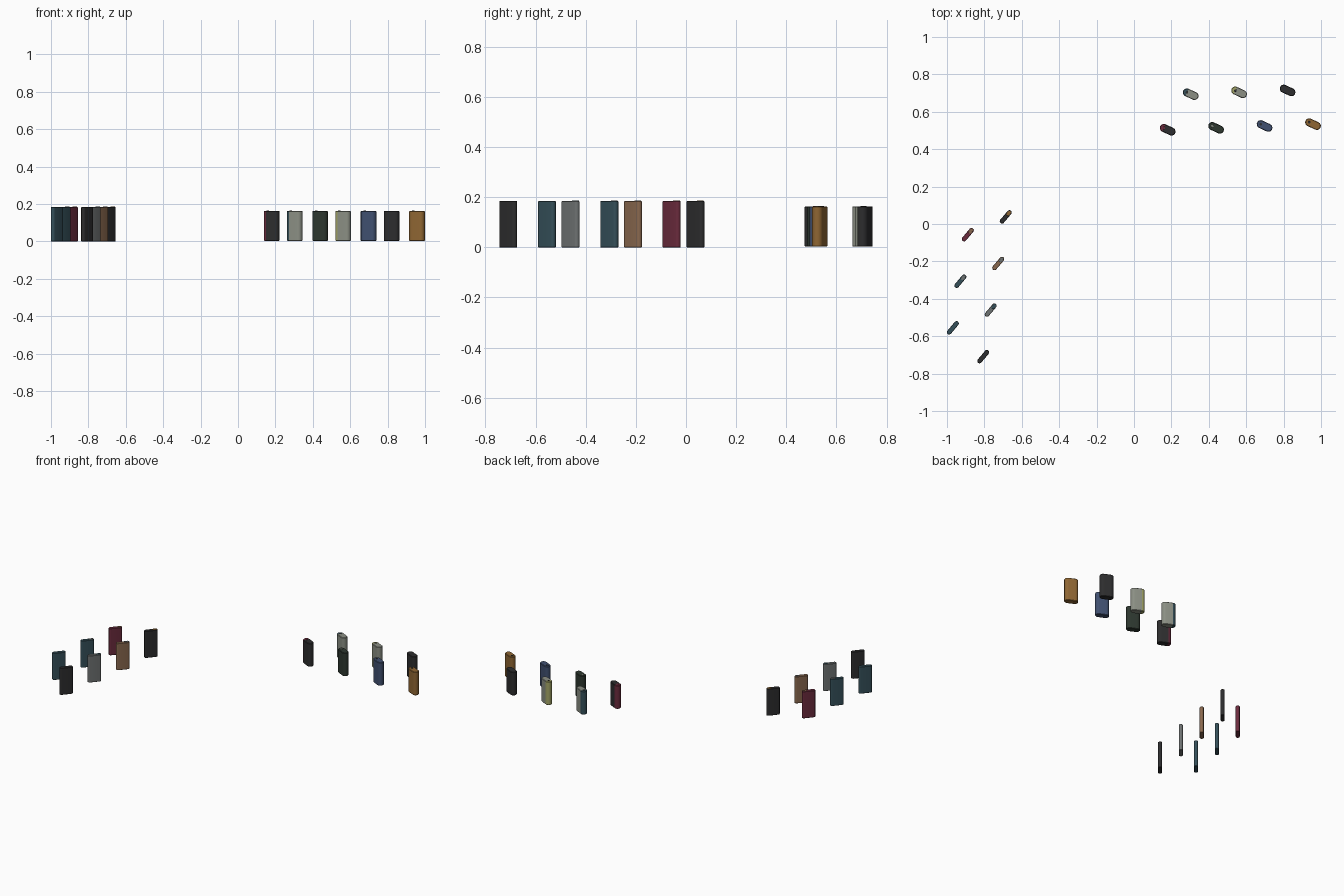
import bpy, bmesh, math
from mathutils import Vector

if "Cube" in bpy.data.objects:
    bpy.data.objects.remove(bpy.data.objects["Cube"])


def lin(c):
    return c / 12.92 if c <= 0.04045 else ((c + 0.055) / 1.055) ** 2.4


def material(name, hexcol):
    m = bpy.data.materials.new(name)
    rgb = [lin(int(hexcol[i:i + 2], 16) / 255) for i in (0, 2, 4)]
    m.diffuse_color = (*rgb, 1)
    m.use_nodes = True
    m.node_tree.nodes["Principled BSDF"].inputs["Base Color"].default_value = m.diffuse_color
    return m


PALETTE = {
    "charcoal": "2d2d2e", "maroon": "6b2b3d", "teal": "35505a", "grey": "6f7373",
    "sage": "8b8f84", "dark_green": "2d372f", "olive_yellow": "a5a768",
    "navy": "405070", "amber": "8f6633", "copper": "8a694f"}
MAT = {k: material(k, v) for k, v in PALETTE.items()}


def stadium(length, thick, n=10):
    # rounded-end outline along local x
    r, h = thick / 2, (length - thick) / 2
    pts = []
    for side, start in ((1, -math.pi / 2), (-1, math.pi / 2)):
        for i in range(n + 1):
            a = start + math.pi * i / n
            pts.append((side * h + r * math.cos(a), r * math.sin(a)))
    return pts


def slab(name, loc, angle, length, thick, z0, z1, bevel, mats, cut=None):
    # upright rounded slab; faces left of the cut get the second colour
    bm = bmesh.new()
    layers = ((z0, bevel), (z0 + bevel, 0), (z1 - bevel, 0), (z1, bevel))
    rings = [[bm.verts.new((x, y, z)) for x, y in stadium(length - 2 * b, thick - 2 * b)]
             for z, b in layers]
    n = len(rings[0])
    for a, b in zip(rings, rings[1:]):
        for i in range(n):
            j = (i + 1) % n
            bm.faces.new((a[i], a[j], b[j], b[i]))
    bm.faces.new(rings[0][::-1])
    bm.faces.new(rings[-1])
    if cut is not None:
        bmesh.ops.bisect_plane(bm, geom=bm.verts[:] + bm.edges[:] + bm.faces[:],
                               plane_co=Vector((cut, 0, 0)), plane_no=Vector((1, 0, 0)),
                               dist=1e-5)
        for f in bm.faces:
            if f.calc_center_median().x < cut:
                f.material_index = 1
    bmesh.ops.recalc_face_normals(bm, faces=bm.faces[:])
    me = bpy.data.meshes.new(name)
    bm.to_mesh(me)
    bm.free()
    ob = bpy.data.objects.new(name, me)
    bpy.context.collection.objects.link(ob)
    for m in mats:
        me.materials.append(MAT[m])
    ob.location = (loc[0], loc[1], 0)
    ob.rotation_euler.z = angle
    bpy.ops.object.select_all(action='DESELECT')
    ob.select_set(True)
    bpy.context.view_layer.objects.active = ob
    bpy.ops.object.shade_smooth_by_angle(angle=math.radians(32))
    return ob


def offset(loc, angle, d):
    return (loc[0] + d * math.cos(angle), loc[1] + d * math.sin(angle))


# left group: thin tall slabs in two staggered rows, with a small top inlay
ANG_A = math.radians(50)
thin = [("charcoal", "amber"), ("maroon", "copper"), ("copper", "grey"), ("teal", "grey"),
        ("grey", "teal"), ("teal", None), ("charcoal", None)]
for i, (body, inlay) in enumerate(thin):
    row, k = i % 2, i // 2
    loc = (-0.686 - 0.2025 * row - 0.04 * k, 0.038 - 0.095 * row - 0.249 * k)
    slab(f"thin_slab_{i + 1}", loc, ANG_A, 0.086, 0.025, 0, 0.184, 0.002, [body])
    if inlay:
        slab(f"thin_slab_inlay_{i + 1}", offset(loc, ANG_A, 0.025), ANG_A,
             0.03, 0.017, 0.182, 0.186, 0.0005, [inlay])

# right group: thicker slabs in two staggered rows, coloured left end and top button
ANG_B = math.radians(-25)
thick = [("charcoal", "maroon", "maroon"), ("sage", "teal", "charcoal"),
         ("dark_green", None, "sage"), ("sage", "olive_yellow", "charcoal"),
         ("navy", None, "charcoal"), ("charcoal", None, None), ("amber", None, "charcoal")]
for i, (body, end, button) in enumerate(thick):
    row, k = i % 2, i // 2
    loc = (0.18 + 0.123 * row + 0.259 * k, 0.504 + 0.19 * row + 0.01 * k)
    slab(f"thick_slab_{i + 1}", loc, ANG_B, 0.088, 0.043, 0.003, 0.163, 0.003,
         [body, end or body], -0.0222)
    if button:
        slab(f"top_button_{i + 1}", offset(loc, ANG_B, -0.0222), ANG_B,
             0.0141, 0.014, 0.161, 0.1645, 0.0005, [button])
